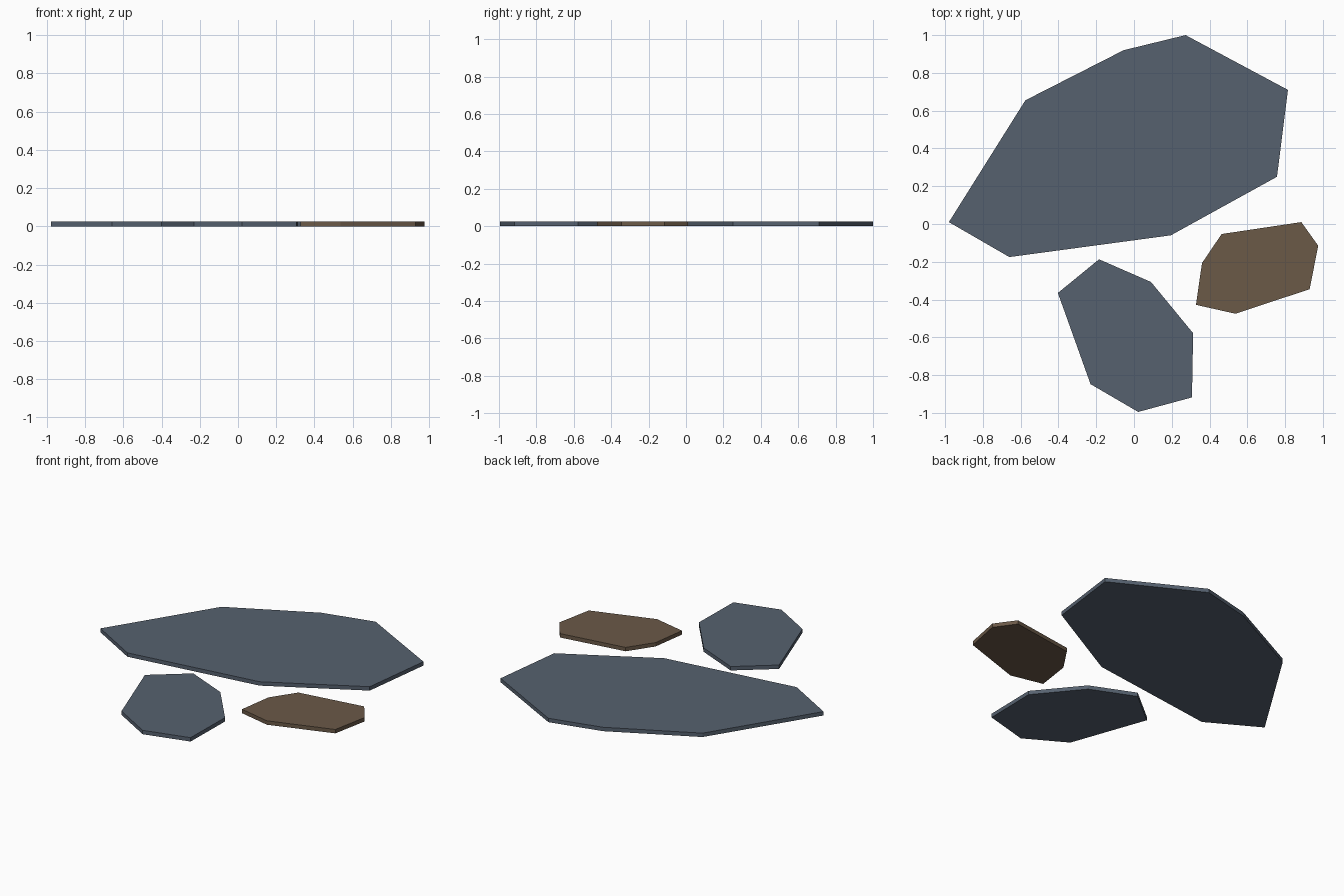
import bpy
import bmesh

THICKNESS = 0.025

cube = bpy.data.objects.get("Cube")
if cube:
    bpy.data.objects.remove(cube, do_unlink=True)


def make_material(name, color):
    mat = bpy.data.materials.new(name)
    mat.use_nodes = True
    mat.diffuse_color = color
    mat.node_tree.nodes["Principled BSDF"].inputs["Base Color"].default_value = color
    return mat


def make_slab(name, outline, mat):
    """Extrude a flat outline upwards from the ground into a thin slab."""
    bm = bmesh.new()
    base = bm.faces.new([bm.verts.new((x, y, 0)) for x, y in outline])
    top = bmesh.ops.extrude_face_region(bm, geom=[base], use_keep_orig=True)
    verts = [g for g in top["geom"] if isinstance(g, bmesh.types.BMVert)]
    bmesh.ops.translate(bm, verts=verts, vec=(0, 0, THICKNESS))
    bmesh.ops.recalc_face_normals(bm, faces=bm.faces)
    mesh = bpy.data.meshes.new(name)
    bm.to_mesh(mesh)
    bm.free()
    mesh.materials.append(mat)
    obj = bpy.data.objects.new(name, mesh)
    bpy.context.collection.objects.link(obj)
    return obj


slate = make_material("slate_grey", (0.093, 0.120, 0.159, 1))
brown = make_material("earth_brown", (0.145, 0.100, 0.064, 1))

# Large slab at the back
make_slab("large_stone", [
    (-0.98, 0.01), (-0.66, -0.175), (0.195, -0.06), (0.757, 0.25),
    (0.815, 0.71), (0.273, 1.0), (-0.055, 0.92), (-0.575, 0.655)], slate)

# Medium slab at the front
make_slab("medium_stone", [
    (-0.403, -0.365), (-0.23, -0.848), (0.022, -0.995), (0.307, -0.918),
    (0.313, -0.578), (0.09, -0.307), (-0.185, -0.187)], slate)

# Small brown slab on the left side
make_slab("small_stone", [
    (0.328, -0.428), (0.537, -0.475), (0.93, -0.345), (0.975, -0.115),
    (0.886, 0.01), (0.464, -0.053), (0.36, -0.207)], brown)
